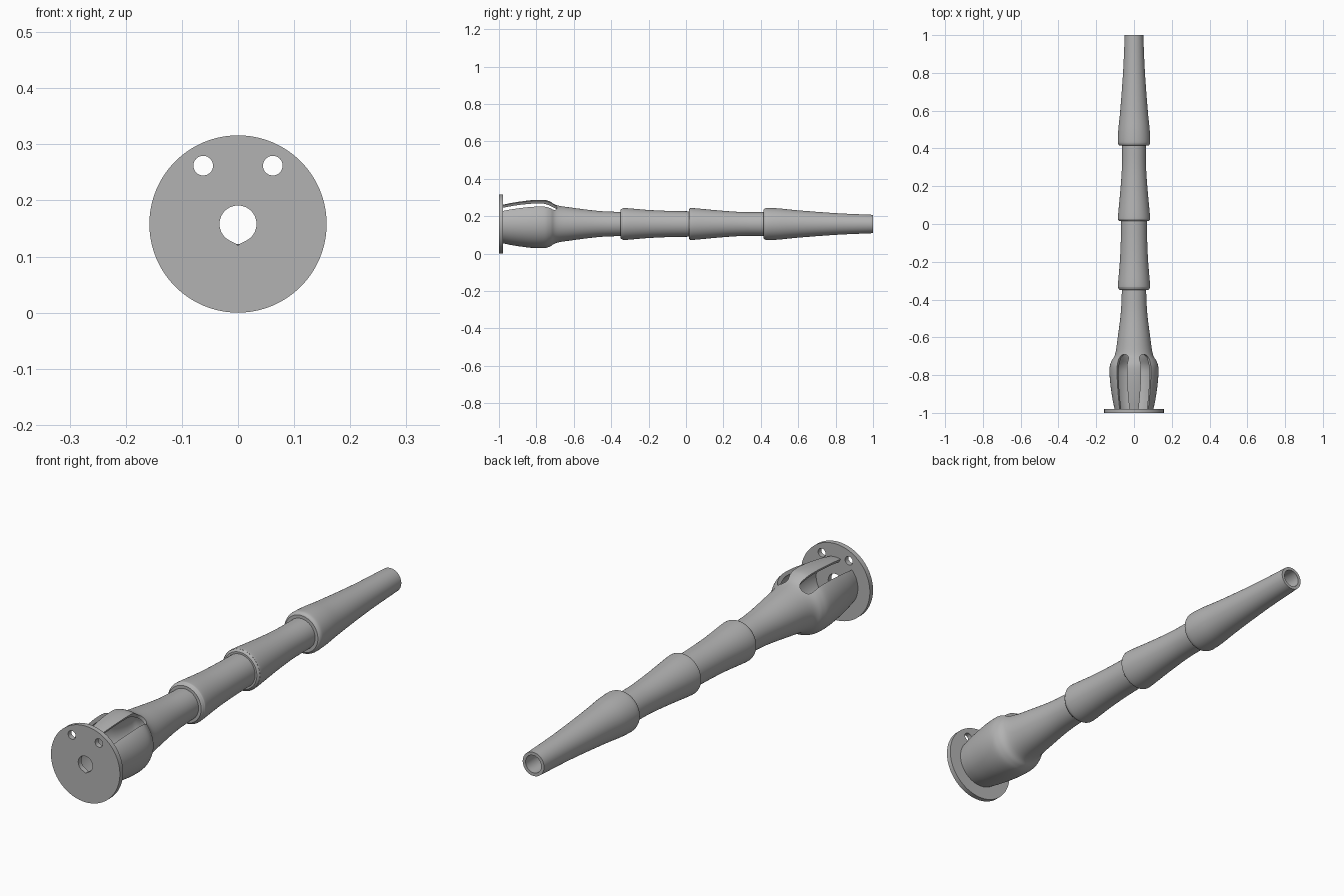
import bpy, bmesh
from math import sin, cos, pi, radians
from mathutils import Vector, Matrix

cube = bpy.data.objects.get("Cube")
if cube:
    bpy.data.objects.remove(cube, do_unlink=True)

AXIS_Z = 0.158
AXIS = Matrix.Translation((0, 0, AXIS_Z))

grey = bpy.data.materials.new("plain grey")
grey.use_nodes = True
grey.diffuse_color = (0.45, 0.45, 0.45, 1)
grey.node_tree.nodes["Principled BSDF"].inputs["Base Color"].default_value = grey.diffuse_color


def make_object(name, bm):
    bmesh.ops.recalc_face_normals(bm, faces=bm.faces[:])
    mesh = bpy.data.meshes.new(name)
    bm.to_mesh(mesh)
    bm.free()
    mesh.materials.append(grey)
    obj = bpy.data.objects.new(name, mesh)
    bpy.context.collection.objects.link(obj)
    return obj


def activate(obj):
    bpy.ops.object.select_all(action='DESELECT')
    obj.select_set(True)
    bpy.context.view_layer.objects.active = obj


def smooth_curve(points, steps=5):
    """Catmull-Rom curve through (y, radius) points."""
    p = [Vector(q) for q in points]
    p = [2 * p[0] - p[1]] + p + [2 * p[-1] - p[-2]]
    out = []
    for a, b, c, d in zip(p, p[1:], p[2:], p[3:]):
        for k in range(steps):
            t = k / steps
            out.append(0.5 * (2 * b + (c - a) * t + (2 * a - 5 * b + 4 * c - d) * t * t
                              + (3 * b - a - 3 * c + d) * t ** 3))
    return out + [p[-2]]


def lathe(name, loop, sides=72):
    """Turn a closed (y, radius) loop around the long axis."""
    bm = bmesh.new()
    rings = []
    for i in range(sides):
        a = 2 * pi * i / sides
        rings.append([bm.verts.new((r * sin(a), y, AXIS_Z + r * cos(a))) for y, r in loop])
    for i in range(sides):
        one, two = rings[i], rings[(i + 1) % sides]
        for j in range(len(loop)):
            k = (j + 1) % len(loop)
            bm.faces.new((one[j], one[k], two[k], two[j]))
    return make_object(name, bm)


def prism(name, outline, direction, matrix):
    """Extrude a flat outline along a direction, then place it."""
    bm = bmesh.new()
    face = bm.faces.new([bm.verts.new(p) for p in outline])
    result = bmesh.ops.extrude_face_region(bm, geom=[face], use_keep_orig=True)
    moved = [v for v in result["geom"] if isinstance(v, bmesh.types.BMVert)]
    bmesh.ops.translate(bm, verts=moved, vec=direction)
    bmesh.ops.transform(bm, matrix=matrix, verts=bm.verts[:])
    return make_object(name, bm)


def cut(target, cutter):
    mod = target.modifiers.new("cut", 'BOOLEAN')
    mod.operation, mod.solver, mod.object = 'DIFFERENCE', 'EXACT', cutter
    activate(target)
    bpy.ops.object.modifier_apply(modifier=mod.name)
    bpy.data.objects.remove(cutter, do_unlink=True)


def disc(radius, y, x=0, z=0, sides=48):
    return [(x + radius * sin(2 * pi * i / sides), y, z + radius * cos(2 * pi * i / sides))
            for i in range(sides)]


# Hollow tube: bulb and neck, two stepped joints, tapered tip
sections = [
    [(-0.985, 0.102), (-0.92, 0.115), (-0.83, 0.127), (-0.76, 0.129), (-0.725, 0.119),
     (-0.69, 0.1), (-0.6, 0.086), (-0.47, 0.07), (-0.35, 0.064)],
    [(-0.35, 0.076), (-0.34, 0.083), (-0.32, 0.085), (-0.2, 0.075), (-0.09, 0.07), (0.015, 0.068)],
    [(0.015, 0.076), (0.022, 0.083), (0.04, 0.085), (0.18, 0.072), (0.3, 0.064), (0.415, 0.063)],
    [(0.415, 0.076), (0.422, 0.083), (0.44, 0.086), (0.5, 0.083), (0.6, 0.073), (0.8, 0.058),
     (1.0, 0.049)],
]
bore = [(-0.985, 0.087), (-0.9, 0.104), (-0.8, 0.114), (-0.75, 0.11), (-0.69, 0.084),
        (-0.6, 0.068), (-0.45, 0.052), (0.4, 0.046), (1.0, 0.036)]
outer = [p for s in sections for p in smooth_curve(s)]
tube = lathe("hollow_tube", outer + smooth_curve(bore)[::-1])

# Two round-ended slots beside the top strip of the bulb
half, end = 0.03, -0.72
slot = [(-half, -1.1, 0.06), (half, -1.1, 0.06)]
slot += [(half * cos(pi * i / 16), end + half * sin(pi * i / 16), 0.06) for i in range(17)]
for side in (-1, 1):
    turn = AXIS @ Matrix.Rotation(side * radians(30.5), 4, 'Y')
    cut(tube, prism("slot_cutter", slot, (0, 0, 0.15), turn))

# Flange with a pointed centre hole and two bolt holes
flange = prism("flange", disc(AXIS_Z, -1, sides=96), (0, 0.021, 0), AXIS)
centre = disc(0.033, -1.1)
for i in (22, 23, 25, 26):
    centre[i] = (centre[i][0], -1.1, centre[i][2] - 0.001 * (3 - abs(24 - i)))
centre[24] = (0, -1.1, -0.038)
cut(flange, prism("centre_cutter", centre, (0, 0.2, 0), AXIS))
for side in (-1, 1):
    hole = disc(0.0175, -1.1, side * 0.062, 0.104, 32)
    cut(flange, prism("bolt_cutter", hole, (0, 0.2, 0), AXIS))

for obj in (tube, flange):
    activate(obj)
    bpy.ops.object.shade_smooth_by_angle(angle=radians(35))
